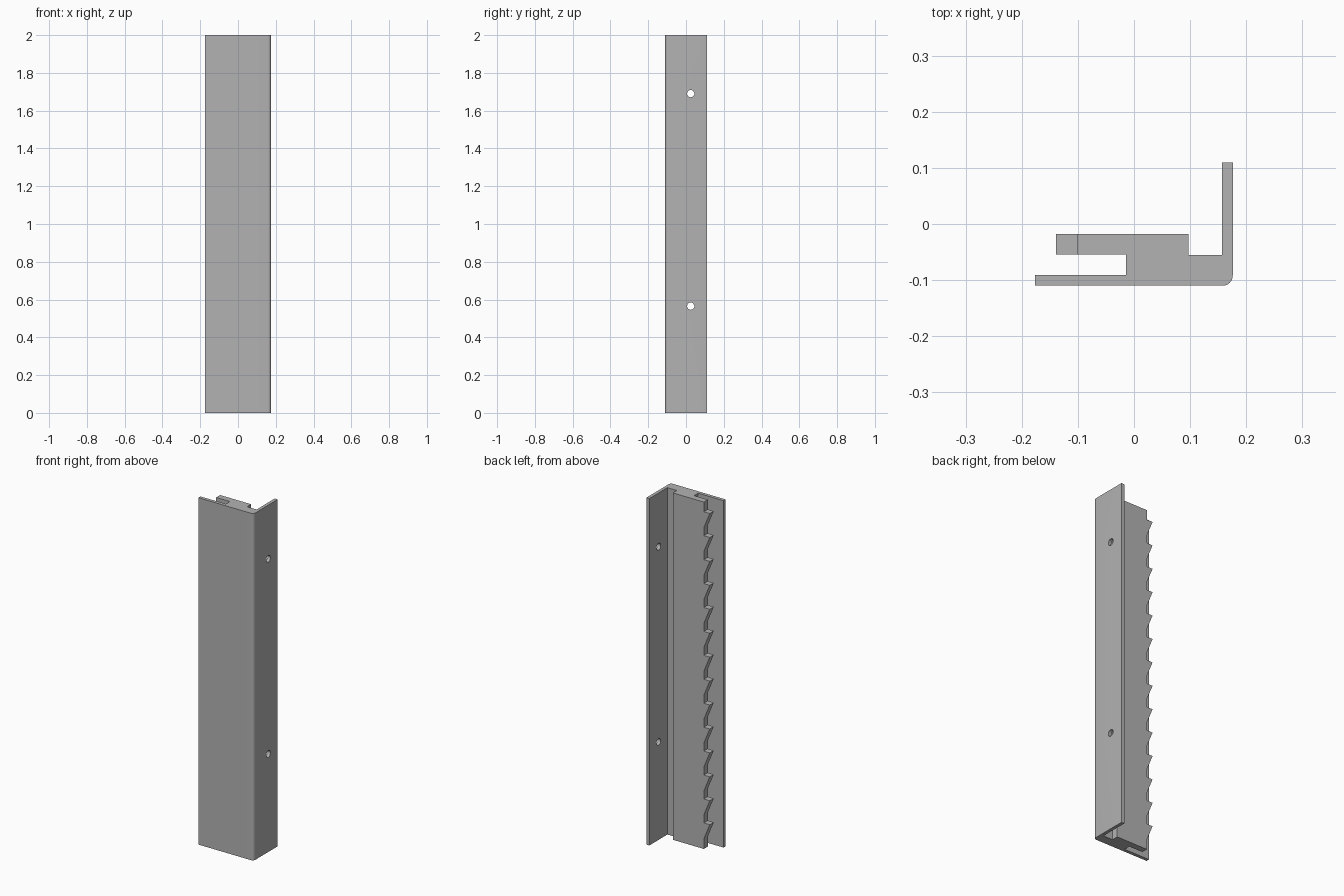
import bpy, bmesh, math
from mathutils import Vector

cube = bpy.data.objects.get("Cube")
if cube:
    bpy.data.objects.remove(cube, do_unlink=True)

HEIGHT = 2.0
grey = bpy.data.materials.new("plain_grey")
grey.use_nodes = True
COLOUR = (0.45, 0.45, 0.45, 1)
grey.diffuse_color = COLOUR
grey.node_tree.nodes["Principled BSDF"].inputs["Base Color"].default_value = COLOUR


def prism(name, points, sweep):
    """Extrude a closed outline of 3D points along a vector."""
    bm = bmesh.new()
    face = bm.faces.new([bm.verts.new(p) for p in points])
    out = bmesh.ops.extrude_face_region(bm, geom=[face])
    moved = [v for v in out["geom"] if isinstance(v, bmesh.types.BMVert)]
    bmesh.ops.translate(bm, verts=moved, vec=Vector(sweep))
    bmesh.ops.recalc_face_normals(bm, faces=bm.faces[:])
    mesh = bpy.data.meshes.new(name)
    bm.to_mesh(mesh)
    bm.free()
    obj = bpy.data.objects.new(name, mesh)
    bpy.context.collection.objects.link(obj)
    mesh.materials.append(grey)
    return obj


def cut(target, cutter):
    """Subtract a cutter and discard it."""
    cutter.hide_render = True
    bpy.context.view_layer.objects.active = target
    mod = target.modifiers.new("cut", "BOOLEAN")
    mod.operation = "DIFFERENCE"
    mod.solver = "EXACT"
    mod.object = cutter
    bpy.ops.object.modifier_apply(modifier=mod.name)
    bpy.data.objects.remove(cutter, do_unlink=True)


# Extruded rail: front plate, slot, rack slab and side flange
R = 0.018
outline = [(-0.176, -0.11), (-0.176, -0.091), (-0.014, -0.091), (-0.014, -0.054),
           (-0.15, -0.054), (-0.15, -0.018), (0.097, -0.018), (0.097, -0.055),
           (0.157, -0.055), (0.157, 0.11), (0.176, 0.11)]
for i in range(9):
    a = -i * math.pi / 16
    outline.append((0.176 - R + R * math.cos(a), -0.11 + R + R * math.sin(a)))
rail = prism("toothed_rail", [(x, y, 0) for x, y in outline], (0, 0, HEIGHT))

# Ratchet teeth along the slab edge: flat shelf above, slope below
ROOT, TIP, PITCH, DROP = -0.101, -0.139, 0.138, 0.092
zigzag = [(-0.3, HEIGHT + 0.1), (ROOT, HEIGHT + 0.1)]
for i in range(14):
    shelf = 1.944 - i * PITCH
    zigzag += [(ROOT, shelf), (TIP, shelf), (ROOT, shelf - DROP)]
zigzag += [(ROOT, -0.1), (-0.3, -0.1)]
cut(rail, prism("teeth_cutter", [(x, -0.072, z) for x, z in zigzag], (0, 0.12, 0)))

# Screw holes through the flange
for z in (0.565, 1.69):
    ring = [2 * math.pi * i / 32 for i in range(32)]
    cut(rail, prism("hole_cutter",
                    [(0.13, 0.025 + 0.019 * math.cos(a), z + 0.019 * math.sin(a)) for a in ring],
                    (0.1, 0, 0)))

# Smooth the rounded corner and holes, keep edges sharp
bpy.ops.object.select_all(action="DESELECT")
rail.select_set(True)
bpy.context.view_layer.objects.active = rail
bpy.ops.object.shade_smooth_by_angle(angle=math.radians(30))
